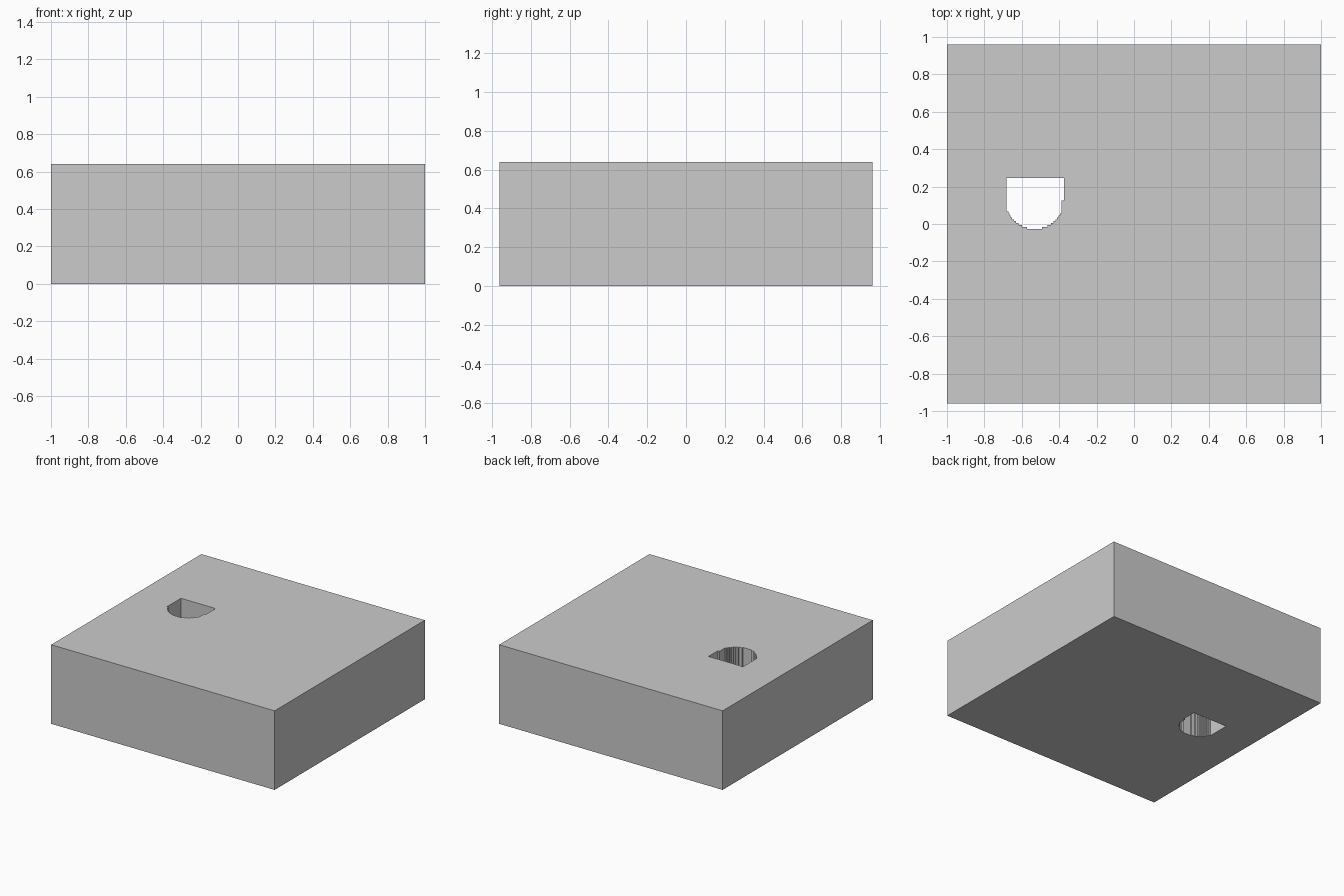
import bpy, bmesh, math

if "Cube" in bpy.data.objects:
    bpy.data.objects.remove(bpy.data.objects["Cube"])

HEIGHT = 0.64


def prism(name, pts, z0, z1):
    """Extrude a counter-clockwise outline from z0 to z1."""
    bm = bmesh.new()
    face = bm.faces.new([bm.verts.new((x, y, z0)) for x, y in pts])
    ext = bmesh.ops.extrude_face_region(bm, geom=[face])
    verts = [g for g in ext["geom"] if isinstance(g, bmesh.types.BMVert)]
    bmesh.ops.translate(bm, verts=verts, vec=(0, 0, z1 - z0))
    bmesh.ops.recalc_face_normals(bm, faces=bm.faces)
    mesh = bpy.data.meshes.new(name)
    bm.to_mesh(mesh)
    bm.free()
    obj = bpy.data.objects.new(name, mesh)
    bpy.context.collection.objects.link(obj)
    return obj


# Solid rectangular block
block = prism("block", [(-1, -0.96), (1, -0.96), (1, 0.96), (-1, 0.96)], 0, HEIGHT)

# D-shaped hole outline: flat back, finely stepped round front
cx, cy, r = -0.531, 0.128, 0.155
shoulder, rows = 0.067, 9
step = (shoulder - (cy - r)) / rows
left, right = [], []
for i in range(rows):
    top = shoulder - i * step
    mid = top - step / 2
    w = math.sqrt(r * r - (mid - cy) ** 2)
    left += [(cx - w, top), (cx - w, top - step)]
    right += [(cx + w, top), (cx + w, top - step)]
right = [(-0.373, 0.246), (-0.373, 0.125), (-0.388, 0.125), (-0.388, shoulder)] + right[1:]
left = [(-0.683, 0.246), (-0.683, shoulder)] + left
right[4] = (right[4][0], right[4][1])
# Keep the first right-hand row aligned with the notch edge
right[4] = (-0.388, shoulder - step)
outline = left + right[::-1]

cutter = prism("hole_cutter", outline, -0.1, HEIGHT + 0.1)
cutter.hide_render = True
cutter.hide_set(True)

# Cut the hole right through the block
cut = block.modifiers.new("through_hole", "BOOLEAN")
cut.operation = "DIFFERENCE"
cut.solver = "EXACT"
cut.object = cutter
